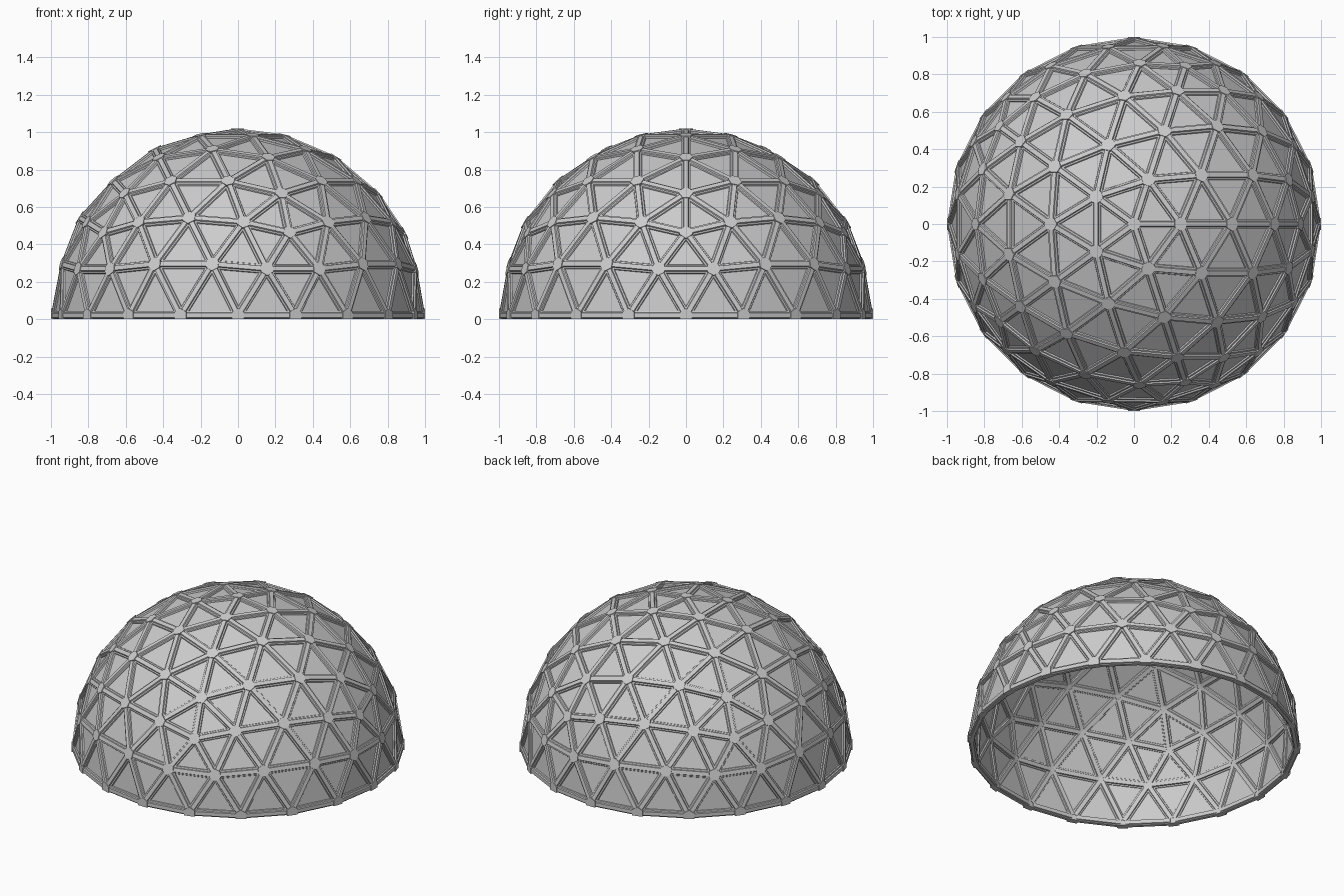
import bpy, bmesh
from math import sin, cos, atan, atan2, radians, pi
from mathutils import Vector

if "Cube" in bpy.data.objects:
    bpy.data.objects.remove(bpy.data.objects["Cube"])

FREQ = 4          # geodesic frequency
LIFT = 0.02       # equator height above the ground
R_OUT, R_IN = 0.9995, 0.96
R_MID = (R_OUT + R_IN) / 2


def polar(lat, az):
    return Vector((cos(lat) * cos(az), cos(lat) * sin(az), sin(lat)))


# Icosahedron with a vertex at the pole
lat = atan(0.5)
top = Vector((0, 0, 1))
up = [polar(lat, radians(72 * k)) for k in range(5)]
low = [polar(-lat, radians(72 * k + 36)) for k in range(5)]
ico = []
for k in range(5):
    n = (k + 1) % 5
    ico += [(top, up[k], up[n]), (up[k], low[k], up[n]), (low[k], low[n], up[n])]

# Subdivide each face and project onto the unit sphere
points, index, tris, links = [], {}, [], {}


def add_point(v):
    v = v.normalized()
    key = tuple(round(c, 4) + 0.0 for c in v)
    if key not in index:
        index[key] = len(points)
        points.append(v)
    return index[key]


for a, b, c in ico:
    g = {(i, j): add_point(a * (FREQ - i - j) + b * i + c * j)
         for i in range(FREQ + 1) for j in range(FREQ + 1 - i)}
    for i in range(FREQ):
        for j in range(FREQ - i):
            tris.append((g[i, j], g[i + 1, j], g[i, j + 1]))
            if i + j < FREQ - 1:
                tris.append((g[i + 1, j], g[i + 1, j + 1], g[i, j + 1]))
for t in tris:
    for a in t:
        links.setdefault(a, set()).update(x for x in t if x != a)


def above(i):
    return points[i].z > -0.001


def make_object(name, bm):
    bmesh.ops.recalc_face_normals(bm, faces=bm.faces[:])
    me = bpy.data.meshes.new(name)
    bm.to_mesh(me)
    bm.free()
    ob = bpy.data.objects.new(name, me)
    ob.location.z = LIFT
    bpy.context.collection.objects.link(ob)
    return ob


def loft(bm, ring_a, ring_b):
    va = [bm.verts.new(p) for p in ring_a]
    vb = [bm.verts.new(p) for p in ring_b]
    n = len(va)
    for i in range(n):
        bm.faces.new((va[i], va[(i + 1) % n], vb[(i + 1) % n], vb[i]))
    bm.faces.new(va[::-1])
    bm.faces.new(vb)


def cut_flat(bm):
    # Trim at the ground and close the cut
    res = bmesh.ops.bisect_plane(bm, geom=bm.verts[:] + bm.edges[:] + bm.faces[:],
                                 plane_co=(0, 0, -LIFT), plane_no=(0, 0, 1), clear_inner=True)
    edges = [e for e in res['geom_cut'] if isinstance(e, bmesh.types.BMEdge)]
    bmesh.ops.holes_fill(bm, edges=edges, sides=0)


# Struts: stepped bar, raised rib on a wider flange, both inside and outside
half = [(0.012, R_OUT), (0.015, R_OUT - 0.008), (0.023, R_OUT - 0.010), (0.025, R_OUT - 0.014)]
right = half + [(w, 2 * R_MID - r) for w, r in reversed(half)]
profile = right + [(-w, r) for w, r in reversed(right)]
bm = bmesh.new()
for a in links:
    for b in links[a]:
        if a < b and above(a) and above(b):
            pa, pb = points[a], points[b]
            side = pa.cross(pb).normalized()
            trim = (pb - pa).normalized() * 0.015
            loft(bm, [pa * r + side * w + trim for w, r in profile],
                 [pb * r + side * w - trim for w, r in profile])
cut_flat(bm)
make_object("struts", bm)

# Hubs: five or six sided plates with corners between the struts
bm = bmesh.new()
for i, p in enumerate(points):
    if not above(i):
        continue
    ref = Vector((0, 0, 1)) if p.z < 0.9 else Vector((1, 0, 0))
    u = (ref - p * ref.dot(p)).normalized()
    v = p.cross(u)
    angs = sorted(atan2((points[n] - p).dot(v), (points[n] - p).dot(u)) for n in links[i])
    rim = []
    for k, a in enumerate(angs):
        nxt = angs[(k + 1) % len(angs)]
        if nxt < a:
            nxt += 2 * pi
        m = (a + nxt) / 2
        rim.append((u * cos(m) + v * sin(m)) * 0.038)
    loft(bm, [p * R_IN + d for d in rim], [p * (R_OUT - 0.0005) + d for d in rim])
cut_flat(bm)
make_object("hubs", bm)

# Panels: flat triangles set into the middle of the struts
bm = bmesh.new()
used = {}
for t in tris:
    if all(above(i) for i in t):
        for i in t:
            if i not in used:
                used[i] = bm.verts.new(points[i] * R_MID)
        bm.faces.new([used[i] for i in t])
panels = make_object("panels", bm)
mod = panels.modifiers.new("thickness", 'SOLIDIFY')
mod.thickness = 0.008
mod.offset = 0
